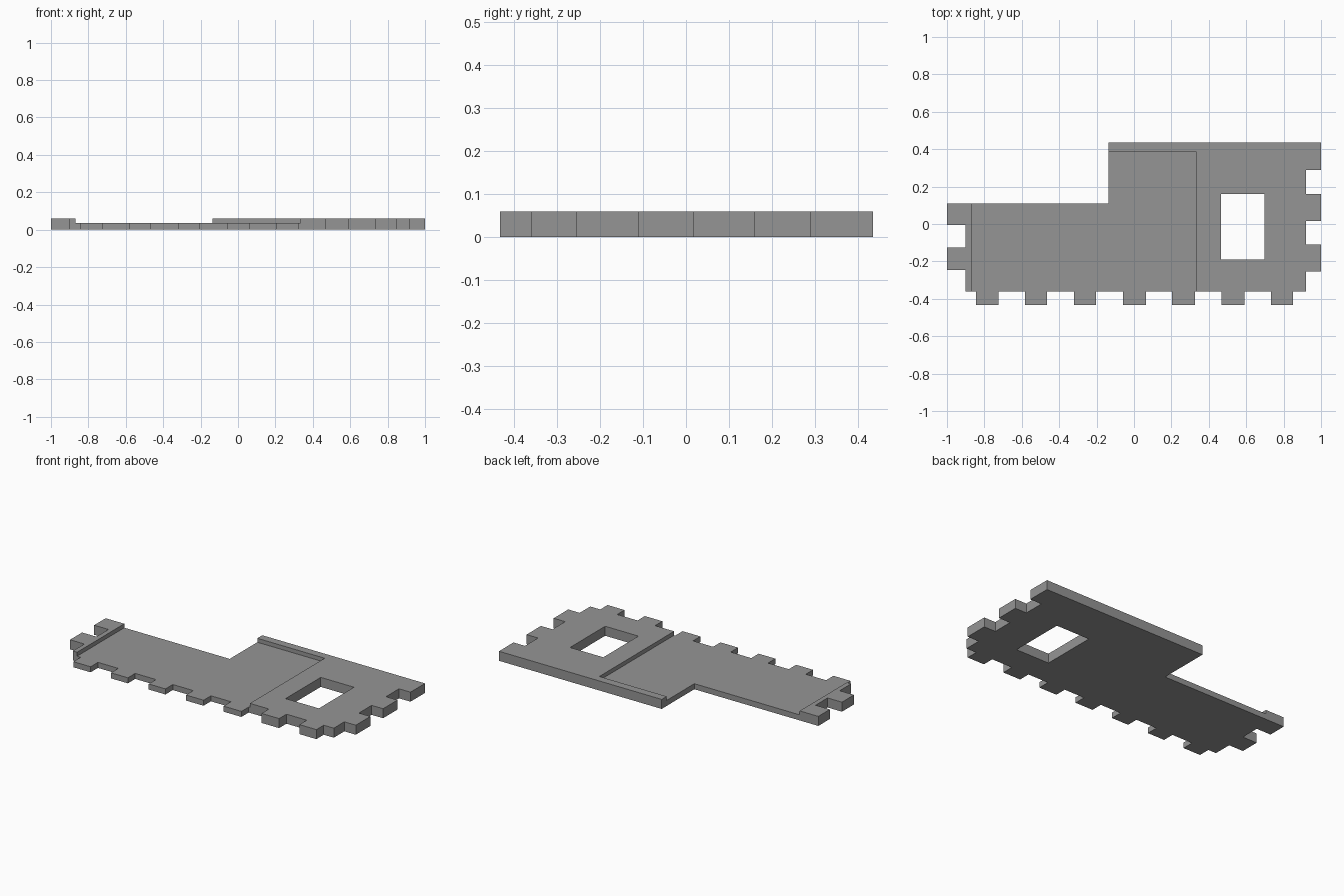
import bpy, bmesh

if "Cube" in bpy.data.objects:
    bpy.data.objects.remove(bpy.data.objects["Cube"])

THICK, THIN = 0.06, 0.035
BACK, FRONT, TAB = 0.435, -0.36, -0.433


def prism(name, outline, z0, z1):
    """Extrude a flat outline between two heights."""
    bm = bmesh.new()
    face = bm.faces.new([bm.verts.new((x, y, z0)) for x, y in outline])
    ext = bmesh.ops.extrude_face_region(bm, geom=[face])
    for v in ext["geom"]:
        if isinstance(v, bmesh.types.BMVert):
            v.co.z = z1
    bmesh.ops.recalc_face_normals(bm, faces=bm.faces)
    mesh = bpy.data.meshes.new(name)
    bm.to_mesh(mesh)
    bm.free()
    ob = bpy.data.objects.new(name, mesh)
    bpy.context.collection.objects.link(ob)
    return ob


def box(name, x0, x1, y0, y1, z0, z1):
    return prism(name, [(x0, y0), (x1, y0), (x1, y1), (x0, y1)], z0, z1)


# Left edge with joint teeth, running front to back
outline = [(1, BACK), (-0.135, BACK), (-0.135, 0.11), (-1, 0.11), (-1, -0.005),
           (-0.9, -0.005), (-0.9, -0.125), (-1, -0.125), (-1, -0.245),
           (-0.9, -0.245), (-0.9, FRONT)]
# Front edge tabs
for a, b in [(-0.845, -0.725), (-0.583, -0.465), (-0.32, -0.203), (-0.06, 0.063),
             (0.203, 0.327), (0.468, 0.59), (0.732, 0.85)]:
    outline += [(a, FRONT), (a, TAB), (b, TAB), (b, FRONT)]
# Right edge teeth
outline.append((0.92, FRONT))
for a, b in [(-0.255, -0.11), (0.017, 0.16)]:
    outline += [(0.92, a), (1, a), (1, b), (0.92, b)]
outline += [(0.92, 0.29), (1, 0.29)]

wall = prism("wall_panel", outline, 0, THICK)

# Cutters for the window opening and the shallow recess
cutters = [box("window_cutter", 0.465, 0.697, -0.19, 0.16, -0.1, 0.2),
           box("recess_cutter", -0.87, 0.335, -0.6, 0.385, THIN, 0.2)]
for c in cutters:
    mod = wall.modifiers.new(c.name, "BOOLEAN")
    mod.operation, mod.solver, mod.object = "DIFFERENCE", "EXACT", c
    c.hide_render = True
    c.hide_set(True)

# Single grey finish
grey = bpy.data.materials.new("grey")
grey.diffuse_color = (0.3, 0.3, 0.3, 1)
grey.use_nodes = True
grey.node_tree.nodes["Principled BSDF"].inputs["Base Color"].default_value = grey.diffuse_color
wall.data.materials.append(grey)
